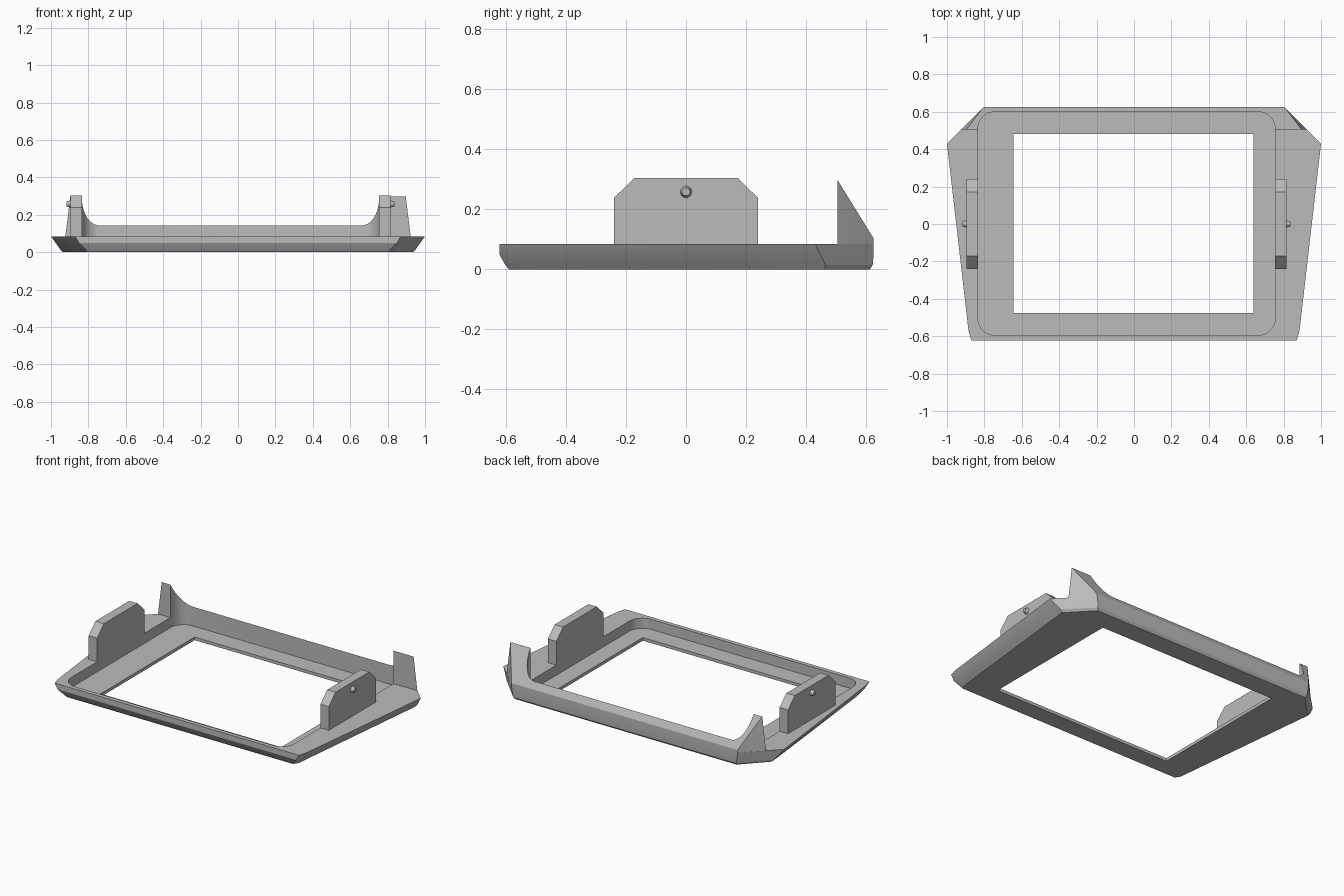
import bpy
import bmesh
from math import pi, sin, cos, radians
from mathutils import Matrix

if "Cube" in bpy.data.objects:
    bpy.data.objects.remove(bpy.data.objects["Cube"])

grey = bpy.data.materials.new("plain_grey")
grey.use_nodes = True
colour = (0.5, 0.5, 0.5, 1)
grey.diffuse_color = colour
grey.node_tree.nodes["Principled BSDF"].inputs["Base Color"].default_value = colour


def finish(name, bm):
    bmesh.ops.recalc_face_normals(bm, faces=bm.faces)
    mesh = bpy.data.meshes.new(name)
    bm.to_mesh(mesh)
    bm.free()
    mesh.materials.append(grey)
    obj = bpy.data.objects.new(name, mesh)
    bpy.context.collection.objects.link(obj)
    return obj


def loft(name, loops):
    """Skin closed loops of equal length and cap both ends."""
    bm = bmesh.new()
    rings = [[bm.verts.new(p) for p in loop] for loop in loops]
    n = len(rings[0])
    for a, b in zip(rings, rings[1:]):
        for i in range(n):
            j = (i + 1) % n
            bm.faces.new((a[i], a[j], b[j], b[i]))
    bm.faces.new(rings[0])
    bm.faces.new(rings[-1])
    return finish(name, bm)


def rounded_rect(x0, x1, y0, y1, r, steps=10):
    pts = []
    corners = [(x1 - r, y1 - r), (x0 + r, y1 - r), (x0 + r, y0 + r), (x1 - r, y0 + r)]
    for q, (cx, cy) in enumerate(corners):
        for s in range(steps + 1):
            a = (q + s / steps) * pi / 2
            pts.append((cx + r * cos(a), cy + r * sin(a)))
    return pts


def prism(name, outline, z0, z1):
    return loft(name, [[(x, y, z) for x, y in outline] for z in (z0, z1)])


def boolean(target, tool, operation):
    mod = target.modifiers.new(operation.lower(), "BOOLEAN")
    mod.operation = operation
    mod.solver = "EXACT"
    mod.object = tool
    bpy.context.view_layer.objects.active = target
    bpy.ops.object.modifier_apply(modifier=mod.name)
    bpy.data.objects.remove(tool)


def smooth(obj):
    bpy.ops.object.select_all(action="DESELECT")
    obj.select_set(True)
    bpy.context.view_layer.objects.active = obj
    bpy.ops.object.shade_smooth_by_angle(angle=radians(20))


# Tapered base plate: right half of the outline at each level, mirrored
levels = [
    (0.0, [(0.805, -0.59), (0.825, -0.56), (0.935, 0.46), (0.79, 0.612)]),
    (0.015, [(0.815, -0.602), (0.835, -0.565), (0.95, 0.465), (0.795, 0.622)]),
    (0.05, [(0.85, -0.622), (0.865, -0.57), (0.975, 0.447), (0.8, 0.625)]),
    (0.085, [(0.87, -0.622), (0.885, -0.57), (1.0, 0.43), (0.805, 0.625)]),
]
loops = []
for z, half in levels:
    ring = half + [(-x, y) for x, y in reversed(half)]
    loops.append([(x, y, z) for x, y in ring])
frame = loft("bezel_frame", loops)

# Sloped wedge along the back
bm = bmesh.new()
for x, y, z in [(0.923, 0.505, 0.085), (0.897, 0.505, 0.297), (0.805, 0.625, 0.085),
                (0.805, 0.625, 0.103), (0.88, 0.505, 0.05), (0.78, 0.6, 0.05)]:
    for s in (-1, 1):
        bm.verts.new((s * x, y, z))
bmesh.ops.convex_hull(bm, input=bm.verts)
boolean(frame, finish("back_wedge", bm), "UNION")

# Rounded pocket and screen opening
pocket = rounded_rect(-0.835, 0.755, -0.595, 0.6, 0.092)
boolean(frame, prism("pocket_cutter", pocket, 0.02, 0.6), "DIFFERENCE")
opening = [(-0.645, -0.475), (0.64, -0.475), (0.64, 0.48), (-0.645, 0.48)]
boolean(frame, prism("opening_cutter", opening, -0.2, 0.3), "DIFFERENCE")
smooth(frame)

# Upright side tabs with outward pins
tab_profile = [(-0.24, 0.07), (0.24, 0.07), (0.24, 0.238),
               (0.172, 0.304), (-0.172, 0.304), (-0.24, 0.238)]
for side, inner, s in (("left", 0.755, 1), ("right", -0.835, -1)):
    outer = inner + s * 0.06
    loft(side + "_tab", [[(x, y, z) for y, z in tab_profile] for x in (inner, outer)])
    bm = bmesh.new()
    bmesh.ops.create_cone(bm, cap_ends=True, segments=24, radius1=0.022, radius2=0.013,
                          depth=0.03,
                          matrix=Matrix.Translation((outer + s * 0.006, 0, 0.258))
                          @ Matrix.Rotation(s * pi / 2, 4, "Y"))
    smooth(finish(side + "_pin", bm))
